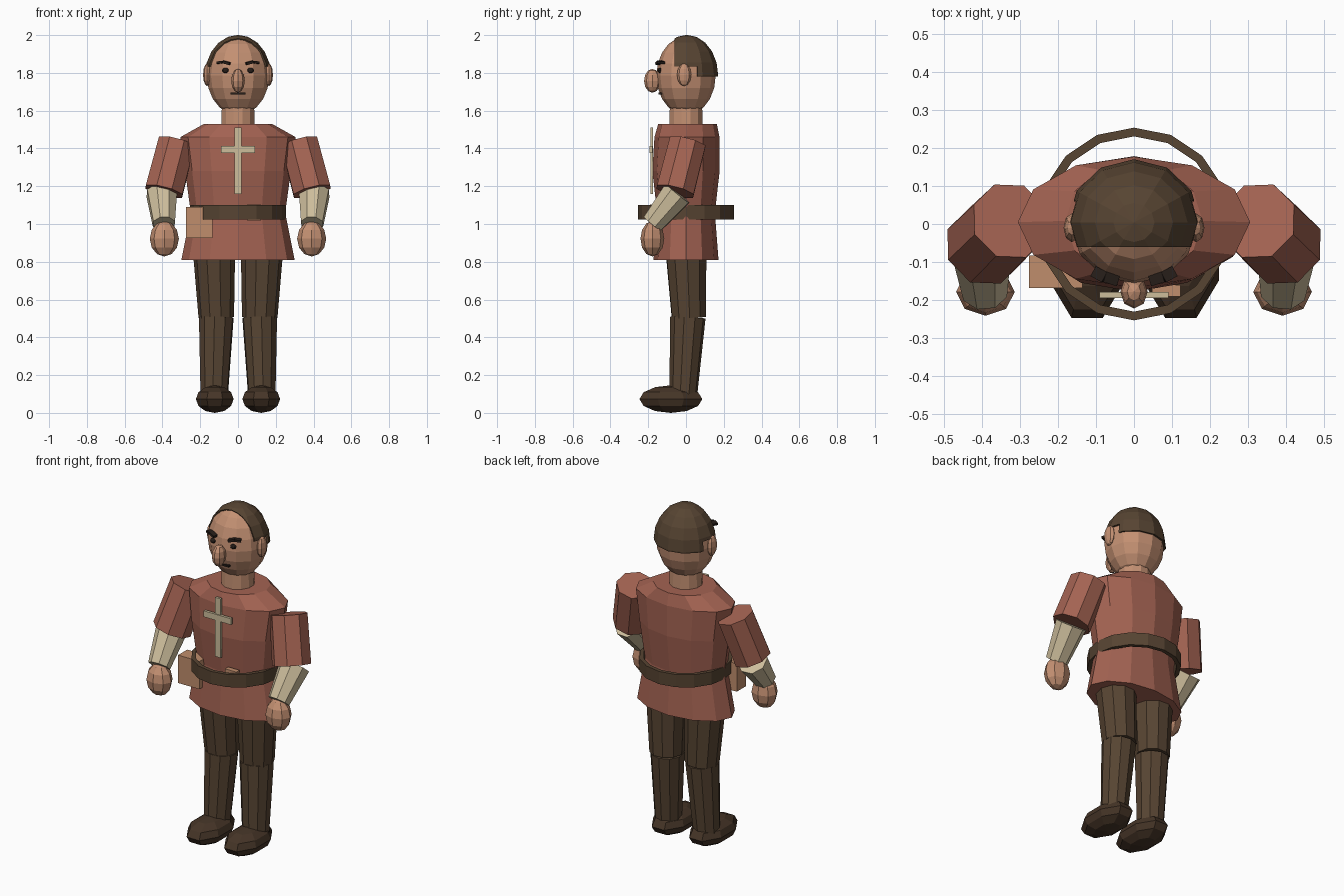
import bpy, bmesh, math
from mathutils import Matrix, Vector

cube = bpy.data.objects.get("Cube")
if cube:
    bpy.data.objects.remove(cube, do_unlink=True)


def material(name, rgb):
    m = bpy.data.materials.new(name)
    m.use_nodes = True
    m.diffuse_color = (*rgb, 1)
    m.node_tree.nodes["Principled BSDF"].inputs["Base Color"].default_value = (*rgb, 1)
    return m


SKIN = material("skin", (0.55, 0.28, 0.17))
RED = material("russet cloth", (0.37, 0.125, 0.085))
BROWN = material("dark brown", (0.095, 0.058, 0.032))
SHOE = material("shoe leather", (0.06, 0.035, 0.02))
CREAM = material("cream linen", (0.61, 0.51, 0.33))
TAN = material("tan leather", (0.53, 0.27, 0.15))
BLACK = material("near black", (0.02, 0.013, 0.01))


def finish(bm, name, mat):
    bmesh.ops.recalc_face_normals(bm, faces=bm.faces)
    mesh = bpy.data.meshes.new(name)
    bm.to_mesh(mesh)
    bm.free()
    mesh.materials.append(mat)
    ob = bpy.data.objects.new(name, mesh)
    bpy.context.collection.objects.link(ob)
    return ob


def limb(name, a, b, r1, r2, mat, sides=8):
    """Tapered prism from point a to point b."""
    a, b = Vector(a), Vector(b)
    d = b - a
    mtx = (Matrix.Translation((a + b) / 2) @ d.to_track_quat('Z', 'Y').to_matrix().to_4x4()
           @ Matrix.Rotation(math.pi / sides, 4, 'Z'))
    bm = bmesh.new()
    bmesh.ops.create_cone(bm, cap_ends=True, segments=sides, radius1=r1, radius2=r2,
                          depth=d.length, matrix=mtx)
    return finish(bm, name, mat)


def ball_mesh(centre, radii, seg, rings, turn=0.0):
    bm = bmesh.new()
    mtx = (Matrix.Translation(centre) @ Matrix.Diagonal((*radii, 1))
           @ Matrix.Rotation(turn, 4, 'Z'))
    bmesh.ops.create_uvsphere(bm, u_segments=seg, v_segments=rings, radius=1, matrix=mtx)
    return bm


def ball(name, centre, radii, mat, seg=8, rings=6, turn=0.0):
    return finish(ball_mesh(centre, radii, seg, rings, turn), name, mat)


def box(name, centre, size, mat, tilt=0.0, yaw=0.0):
    bm = bmesh.new()
    mtx = (Matrix.Translation(centre) @ Matrix.Rotation(yaw, 4, 'Z')
           @ Matrix.Rotation(tilt, 4, 'Y') @ Matrix.Diagonal((*size, 1)))
    bmesh.ops.create_cube(bm, size=1, matrix=mtx)
    return finish(bm, name, mat)


def loft(name, rings, sides, mat, closed=False):
    """Skin elliptical rings given as (z, rx, ry, y centre)."""
    bm = bmesh.new()
    loops = []
    for z, rx, ry, cy in rings:
        angles = [2 * math.pi * i / sides for i in range(sides)]
        loops.append([bm.verts.new((rx * math.cos(t), cy + ry * math.sin(t), z)) for t in angles])
    pairs = list(zip(loops, loops[1:]))
    if closed:
        pairs.append((loops[-1], loops[0]))
    else:
        bm.faces.new(loops[0])
        bm.faces.new(loops[-1])
    for lo, hi in pairs:
        for i in range(sides):
            j = (i + 1) % sides
            bm.faces.new((lo[i], lo[j], hi[j], hi[i]))
    return finish(bm, name, mat)


# Tunic, belt and things worn on them
loft("tunic", [(0.81, 0.30, 0.172, 0), (1.06, 0.25, 0.153, 0), (1.28, 0.28, 0.178, 0),
               (1.46, 0.305, 0.172, 0.005), (1.53, 0.18, 0.155, 0.008)], 12, RED)
loft("belt", [(1.025, 0.253, 0.253, 0), (1.1, 0.253, 0.253, 0),
              (1.1, 0.23, 0.23, 0), (1.025, 0.23, 0.23, 0)], 16, BROWN, closed=True)
box("pouch", (-0.205, -0.125, 1.008), (0.14, 0.085, 0.165), TAN)
box("belt_buckle", (0.085, -0.175, 1.062), (0.075, 0.03, 0.085), TAN)
box("cross_upright", (0, -0.182, 1.335), (0.036, 0.014, 0.35), CREAM)
box("cross_bar", (0, -0.186, 1.395), (0.18, 0.016, 0.036), CREAM)

# Neck and head
limb("neck", (0, 0, 1.5), (0, 0, 1.64), 0.092, 0.088, SKIN, 12)
HEAD = Vector((0, 0, 1.785))
ball("head", HEAD, (0.165, 0.157, 0.208), SKIN, 12, 10)

# Hair: an open cap cut clear of the face, longer at the back
bm = ball_mesh(HEAD + Vector((0, 0.004, 0.003)), (0.174, 0.166, 0.213), 12, 10)
for co, no in [((0, -0.06, 0), (0, 1, 0)), ((0, 0.06, 0), (0, 1, 0)),
               ((0, 0, 1.835), (0, 0, 1)), ((0, 0, 1.78), (0, 0, 1))]:
    bmesh.ops.bisect_plane(bm, geom=bm.verts[:] + bm.edges[:] + bm.faces[:],
                           plane_co=co, plane_no=no)
bare = []
for f in bm.faces:
    c = f.calc_center_median()
    if c.y < -0.06 or c.z < (1.78 if c.y > 0.06 else 1.835):
        bare.append(f)
bmesh.ops.delete(bm, geom=bare, context='FACES')
hair = finish(bm, "hair", BROWN)
thick = hair.modifiers.new("thickness", 'SOLIDIFY')
thick.thickness = 0.015
thick.offset = -1

# Face
ball("nose", (0, -0.178, 1.758), (0.036, 0.044, 0.063), SKIN)
box("mouth", (0, -0.136, 1.69), (0.08, 0.02, 0.01), BLACK)

for s, side in ((1, "left"), (-1, "right")):
    ball(side + "_ear", (s * 0.163, -0.01, 1.79), (0.022, 0.038, 0.06), SKIN)
    ball(side + "_eye", (s * 0.066, -0.137, 1.813), (0.019, 0.014, 0.014), BLACK)
    box(side + "_eyebrow_inner", (s * 0.06, -0.143, 1.853), (0.038, 0.03, 0.014), BLACK,
        -s * 0.25, s * 0.3)
    box(side + "_eyebrow_outer", (s * 0.092, -0.132, 1.856), (0.034, 0.03, 0.012), BLACK,
        s * 0.1, s * 0.5)

    # Arms
    limb(side + "_sleeve", (s * 0.325, 0.008, 1.43), (s * 0.392, -0.058, 1.172),
         0.105, 0.108, RED)
    limb(side + "_forearm", (s * 0.403, -0.045, 1.163), (s * 0.392, -0.178, 1.0),
         0.086, 0.062, CREAM)
    ball(side + "_hand", (s * 0.39, -0.178, 0.922), (0.077, 0.063, 0.094), SKIN)

    # Legs and shoes
    limb(side + "_thigh", (s * 0.127, 0, 0.86), (s * 0.115, 0.015, 0.505),
         0.112, 0.094, BROWN, 10)
    limb(side + "_shin", (s * 0.115, 0.01, 0.505), (s * 0.126, -0.015, 0.09),
         0.094, 0.074, BROWN, 10)
    ball(side + "_shoe", (s * 0.123, -0.08, 0.073), (0.108, 0.18, 0.073), SHOE,
         8, 6, math.pi / 8)
